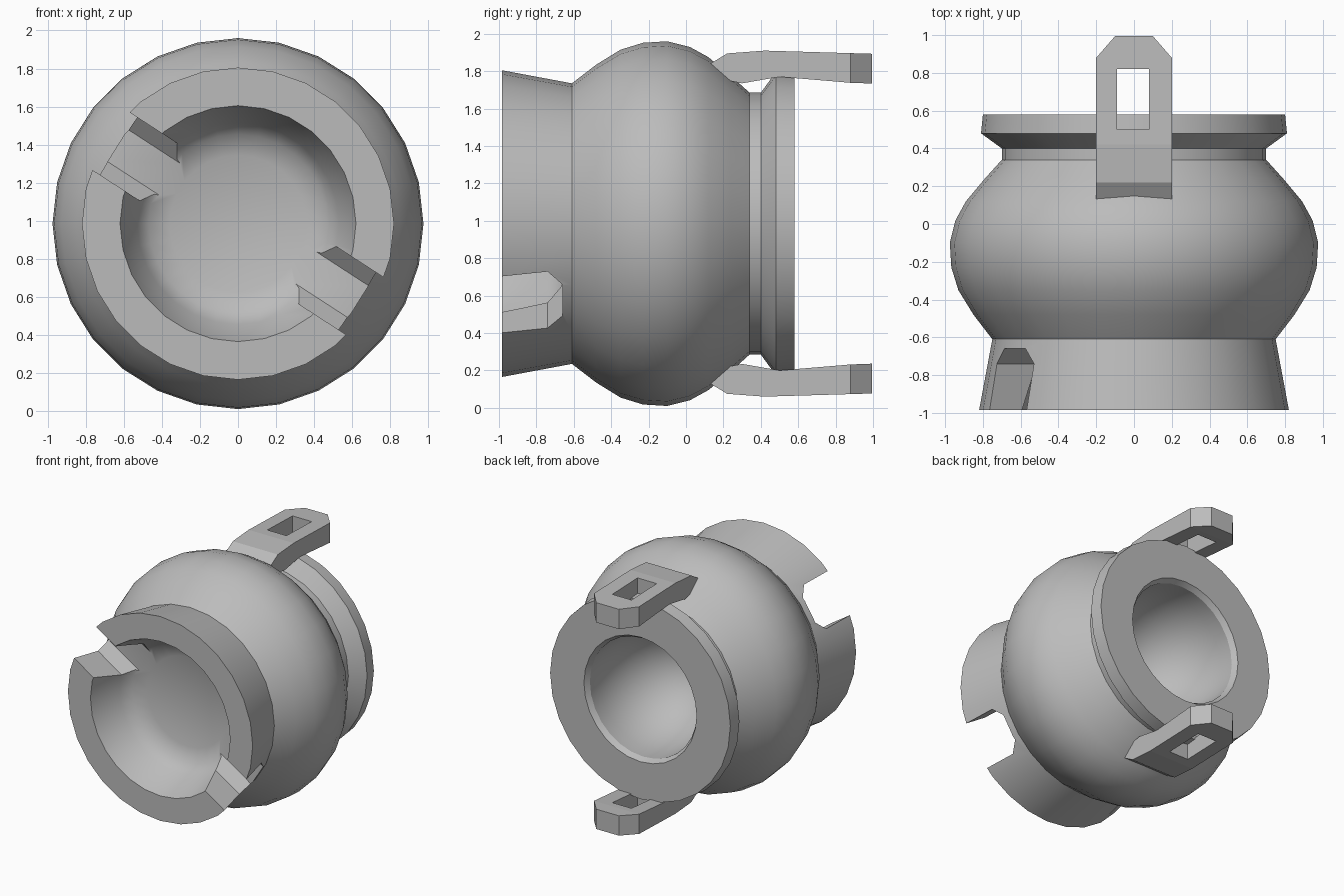
import bpy, bmesh, math
from mathutils import Matrix, Vector

cube = bpy.data.objects.get("Cube")
if cube:
    bpy.data.objects.remove(cube, do_unlink=True)

CENTRE_Z = 0.985
SEGMENTS = 28

grey = bpy.data.materials.new("plain_grey")
grey.use_nodes = True
grey.diffuse_color = (0.5, 0.5, 0.5, 1)
grey.node_tree.nodes["Principled BSDF"].inputs["Base Color"].default_value = (0.5, 0.5, 0.5, 1)


def add_object(name, bm):
    bmesh.ops.recalc_face_normals(bm, faces=bm.faces)
    mesh = bpy.data.meshes.new(name)
    bm.to_mesh(mesh)
    bm.free()
    mesh.materials.append(grey)
    obj = bpy.data.objects.new(name, mesh)
    bpy.context.collection.objects.link(obj)
    return obj


def select(obj):
    bpy.ops.object.select_all(action='DESELECT')
    obj.select_set(True)
    bpy.context.view_layer.objects.active = obj


def lathe(name, profile):
    """Turn (y, radius) points around the horizontal y axis."""
    bm = bmesh.new()
    verts = [bm.verts.new((r, y, 0)) for y, r in profile]
    edges = [bm.edges.new(pair) for pair in zip(verts, verts[1:])]
    bmesh.ops.spin(bm, geom=verts + edges, cent=(0, 0, 0), axis=(0, 1, 0),
                   angle=math.tau, steps=SEGMENTS, use_merge=True)
    bmesh.ops.remove_doubles(bm, verts=bm.verts, dist=0.0005)
    bmesh.ops.translate(bm, verts=bm.verts, vec=(0, 0, CENTRE_Z))
    return add_object(name, bm)


def prism(name, outline, axis, depth):
    """Extrude a closed outline along an axis, centred on it."""
    bm = bmesh.new()
    step = Vector(axis) * depth
    face = bm.faces.new([bm.verts.new(Vector(p) - step / 2) for p in outline])
    new = bmesh.ops.extrude_face_region(bm, geom=[face])
    bmesh.ops.translate(bm, verts=[v for v in new["geom"]
                                   if isinstance(v, bmesh.types.BMVert)], vec=step)
    return add_object(name, bm)


def cut(obj, cutter):
    mod = obj.modifiers.new("cut", 'BOOLEAN')
    mod.operation = 'DIFFERENCE'
    mod.solver = 'EXACT'
    mod.object = cutter
    select(obj)
    bpy.ops.object.modifier_apply(modifier=mod.name)
    bpy.data.objects.remove(cutter, do_unlink=True)


# Hollow pot: front recess, collar, round belly, neck, rear flange, rear bowl
front_recess = [(-0.62, 0), (-0.63, 0.36), (-0.67, 0.47), (-0.74, 0.53), (-0.985, 0.62)]
outside = [(-0.985, 0.82), (-0.61, 0.75), (-0.48, 0.85), (-0.35, 0.93), (-0.23, 0.967),
           (-0.1, 0.975), (0.02, 0.945), (0.12, 0.89), (0.24, 0.79), (0.34, 0.7),
           (0.4, 0.7), (0.48, 0.81), (0.58, 0.8)]
bowl = [(0.58, 0.5), (0.54, 0.475)]
bowl += [(0.42 - 0.6 * math.sin(a), 0.48 * math.cos(a))
         for a in (math.radians(15 * i) for i in range(6))]
bowl.append((-0.18, 0))
pot = lathe("pot_body", front_recess + outside + bowl)

# Two opposite notches through the front collar
for angle in (math.radians(147), math.radians(-33)):
    half, back, corner = 0.18, -0.66, 0.08
    outline = [(0, -1.2, -half), (0, back - corner, -half), (0, back, corner - half),
               (0, back, half - corner), (0, back - corner, half), (0, -1.2, half)]
    notch = prism("notch_cutter", outline, (1, 0, 0), 0.7)
    notch.data.transform(Matrix.Translation((0, 0, CENTRE_Z))
                         @ Matrix.Rotation(-angle, 4, 'Y')
                         @ Matrix.Translation((0.75, 0, 0)))
    cut(pot, notch)
select(pot)
bpy.ops.object.shade_smooth_by_angle(angle=math.radians(32))

# Slotted lugs above and below, reaching past the rear flange
lug_plan = [(-0.2, 0.0), (0.2, 0.0), (0.2, 0.88), (0.1, 0.995), (-0.1, 0.995), (-0.2, 0.88)]
lug_side = [(0.13, 1.84), (0.22, 1.895), (0.42, 1.91), (1.1, 1.89), (1.1, 1.73),
            (0.88, 1.738), (0.5, 1.77), (0.3, 1.735), (0.13, 1.77)]
slot_plan = [(-0.09, 0.5), (0.08, 0.5), (0.08, 0.82), (-0.09, 0.82)]
for name, flip in (("upper_lug", False), ("lower_lug", True)):
    lug = prism(name, [(0, y, z) for y, z in lug_side], (1, 0, 0), 0.4)
    # Chamfer the free end with two slanted cuts and a square end
    bm = bmesh.new()
    bm.from_mesh(lug.data)
    for a, b in zip(lug_plan[2:5], lug_plan[3:6]):
        normal = Vector((b[1] - a[1], a[0] - b[0], 0))
        res = bmesh.ops.bisect_plane(bm, geom=bm.verts[:] + bm.edges[:] + bm.faces[:],
                                     plane_co=(*a, 0), plane_no=normal, clear_outer=True)
        rim = [e for e in res["geom_cut"] if isinstance(e, bmesh.types.BMEdge)]
        bmesh.ops.holes_fill(bm, edges=rim)
    bmesh.ops.recalc_face_normals(bm, faces=bm.faces)
    bm.to_mesh(lug.data)
    bm.free()
    cut(lug, prism("slot_cutter", [(x, y, 1.8) for x, y in slot_plan], (0, 0, 1), 0.6))
    if flip:
        lug.data.transform(Matrix.Translation((0, 0, 2 * CENTRE_Z))
                           @ Matrix.Scale(-1, 4, (0, 0, 1)))
        lug.data.flip_normals()
